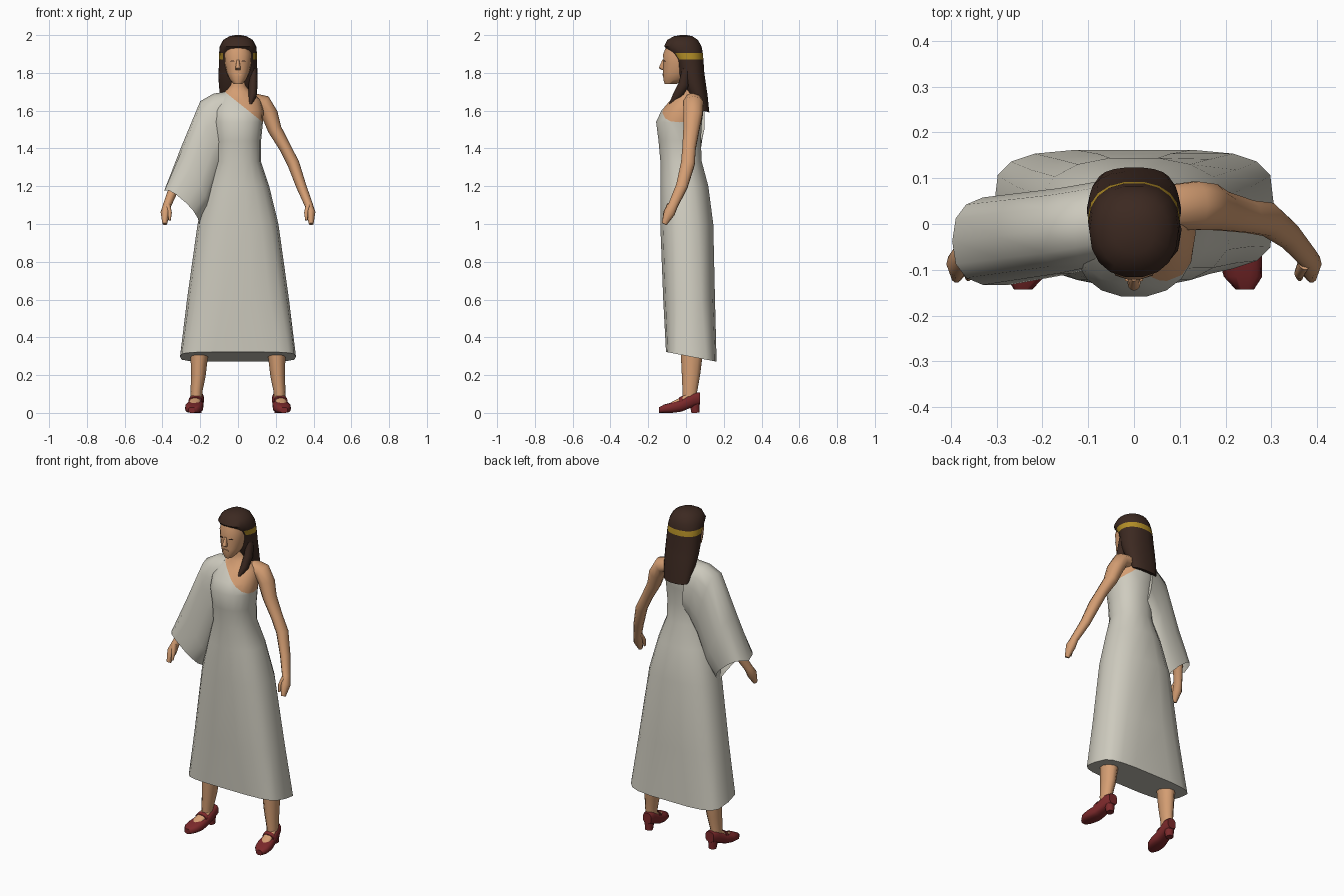
import bpy, bmesh, math
from mathutils import Vector

cube = bpy.data.objects.get("Cube")
if cube:
    bpy.data.objects.remove(cube)


def material(name, red, green, blue):
    colour = (red, green, blue, 1)
    m = bpy.data.materials.new(name)
    m.use_nodes = True
    m.diffuse_color = colour
    m.node_tree.nodes["Principled BSDF"].inputs["Base Color"].default_value = colour
    return m


CLOTH = material("pale_cloth", red=.62, green=.6, blue=.52)
SKIN = material("skin", red=.66, green=.34, blue=.17)
HAIR = material("dark_brown_hair", red=.045, green=.022, blue=.015)
GOLD = material("gold", red=.45, green=.27, blue=.02)
LEATHER = material("dark_red_leather", red=.2, green=.022, blue=.024)


def ring(center, u, v, count=14, power=.9):
    """Rounded-square outline spanned by the half axes u and v."""
    points = []
    for i in range(count):
        angle = math.tau * i / count
        c, s = math.cos(angle), math.sin(angle)
        c = math.copysign(abs(c) ** power, c)
        s = math.copysign(abs(s) ** power, s)
        points.append(Vector(center) + Vector(u) * c + Vector(v) * s)
    return points


def level(z, wide, front, back, power=.9, drop=0):
    """Horizontal outline; drop lowers its back edge and lifts its front."""
    middle, half = (front + back) / 2, (back - front) / 2
    return ring((0, middle, z), (wide, 0, 0), (0, half, -drop), count=18, power=power)


def loft(name, rings, materials, open_end=False, rule=None, cut=None, keep_below=True):
    bm = bmesh.new()
    rows = [[bm.verts.new(p) for p in points] for points in rings]
    for a, b in zip(rows, rows[1:]):
        for i in range(len(a)):
            j = (i + 1) % len(a)
            bm.faces.new((a[i], a[j], b[j], b[i]))
    bm.faces.new(rows[0])
    if not open_end:
        bm.faces.new(rows[-1])
    bmesh.ops.recalc_face_normals(bm, faces=bm.faces)
    if cut:
        point, normal = cut
        bmesh.ops.bisect_plane(bm, geom=bm.verts[:] + bm.edges[:] + bm.faces[:],
                               plane_co=point, plane_no=normal,
                               clear_outer=keep_below, clear_inner=not keep_below)
    if rule:
        for face in bm.faces:
            face.material_index = rule(face.calc_center_median())
    mesh = bpy.data.meshes.new(name)
    bm.to_mesh(mesh)
    bm.free()
    for m in materials:
        mesh.materials.append(m)
    obj = bpy.data.objects.new(name, mesh)
    bpy.context.collection.objects.link(obj)
    bpy.ops.object.select_all(action='DESELECT')
    obj.select_set(True)
    bpy.context.view_layer.objects.active = obj
    bpy.ops.object.shade_smooth_by_angle(angle=math.radians(50))


def limb(name, stations, mat, side=1, depth=1.2):
    """Tube through (x, y, z, radius) stations, deeper than wide, mirrored by side."""
    centers = [Vector((side * x, y, z)) for x, y, z, radius in stations]
    rings = []
    for i, center in enumerate(centers):
        along = centers[min(i + 1, len(centers) - 1)] - centers[max(i - 1, 0)]
        u = along.cross(Vector((0, 1, 0))).normalized()
        v = u.cross(along).normalized()
        radius = stations[i][-1]
        rings.append(ring(center, u * radius, v * radius * depth, count=10, power=1))
    loft(name, rings, [mat])


# Body outline, split by a slanting neckline into dress and bare skin
body = [
    level(z=.297, wide=.307, front=-.107, back=.163, power=.5, drop=.026),
    level(z=.6, wide=.27, front=-.122, back=.155, power=.7),
    level(z=1, wide=.214, front=-.138, back=.146, power=.8),
    level(z=1.2, wide=.165, front=-.138, back=.12),
    level(z=1.33, wide=.122, front=-.137, back=.085),
    level(z=1.44, wide=.122, front=-.147, back=.08),
    level(z=1.54, wide=.132, front=-.16, back=.086),
    level(z=1.6, wide=.135, front=-.132, back=.094),
    level(z=1.66, wide=.118, front=-.08, back=.088),
    level(z=1.7, wide=.07, front=-.045, back=.066),
    level(z=1.73, wide=.043, front=-.038, back=.05),
    level(z=1.82, wide=.04, front=-.04, back=.05),
]
neckline = (Vector((.03, 0, 1.62)), Vector((.8, 0, 1)))
loft("dress", body, [CLOTH], cut=neckline)
loft("chest_and_neck", body, [SKIN], cut=neckline, keep_below=False)

# Draped sleeve between its upper and lower edge, widening to an open cuff
upper_edge = [(-.065, 1.7), (-.13, 1.69), (-.2, 1.65), (-.3, 1.41), (-.397, 1.16)]
lower_edge = [(-.03, 1.4), (-.06, 1.34), (-.1, 1.25), (-.15, 1.1), (-.205, 1)]
sleeve = []
for i, (top, low) in enumerate(zip(upper_edge, lower_edge)):
    t = i / (len(upper_edge) - 1)
    top, low = Vector((top[0], 0, top[1])), Vector((low[0], 0, low[1]))
    front, back = -.085 - .05 * t, .1 - .04 * t
    center = (top + low) / 2 + Vector((0, (front + back) / 2, 0))
    sleeve.append(ring(center, (top - low) / 2, (0, (back - front) / 2, 0), power=.8))
cuff = sleeve[-1]
for i, point in enumerate(cuff):
    point.z += .055 * abs(math.sin(math.tau * i / len(cuff)))
loft("sleeve", sleeve, [CLOTH], open_end=True)

# Head
loft("face", [
    level(z=1.74, wide=.022, front=-.113, back=-.05),
    level(z=1.765, wide=.044, front=-.121, back=-.01),
    level(z=1.8, wide=.06, front=-.122, back=.03),
    level(z=1.85, wide=.071, front=-.121, back=.05),
    level(z=1.9, wide=.074, front=-.122, back=.05),
    level(z=1.95, wide=.066, front=-.102, back=.05),
], [SKIN])
loft("nose", [
    level(z=1.815, wide=.012, front=-.126, back=-.11),
    level(z=1.825, wide=.014, front=-.145, back=-.11),
    level(z=1.87, wide=.006, front=-.125, back=-.11),
], [SKIN])


def plate(name, x, z, wide, high, mat, front):
    """Thin oval facing forward, slanted to follow the face."""
    loft(name, [ring((x, y, z), (wide, wide * x * 10, 0), (0, 0, high))
                for y in (front + .006, front)], [mat])


plate("lips", x=0, z=1.791, wide=.02, high=.005, mat=SKIN, front=-.125)
for side, s in (("left", 1), ("right", -1)):
    plate(side + "_eye", x=s * .03, z=1.862, wide=.012, high=.003, mat=HAIR, front=-.116)


# Hair with a golden band round the sides and back
def gold_band(center):
    return int(1.87 < center.z < 1.905 and center.y > -.045)


loft("hair", [
    level(z=1.6, wide=.08, front=.06, back=.124, drop=.01),
    level(z=1.68, wide=.096, front=.01, back=.115),
    level(z=1.75, wide=.102, front=-.026, back=.105),
    level(z=1.8, wide=.103, front=-.045, back=.098),
    level(z=1.872, wide=.1, front=-.062, back=.093),
    level(z=1.905, wide=.1, front=-.086, back=.09),
    level(z=1.94, wide=.097, front=-.117, back=.084),
    level(z=1.975, wide=.078, front=-.1, back=.064),
    level(z=1.994, wide=.045, front=-.064, back=.034),
    level(z=2, wide=.015, front=-.03, back=.005),
], [HAIR, GOLD], rule=gold_band)
limb("front_lock", [(.083, 0, 1.82, .018), (.08, -.012, 1.74, .024),
                    (.077, -.045, 1.68, .022), (.06, -.093, 1.615, .005)], HAIR)


def shoe_slice(s, y, wide, top, lift=0):
    """Upright section of a foot; toes turn out and the sole arches to the heel."""
    low = max(0, .4 * (y + .04)) + lift
    return ring((s * (.222 - .14 * y), y, (top + low) / 2),
                (wide, 0, 0), (0, 0, (top - low) / 2), power=.7)


# Arms, legs and shoes on both sides; the right upper arm is lost in the sleeve
arm = [
    (.06, .035, 1.655, .042), (.135, .04, 1.638, .046), (.168, .037, 1.58, .044),
    (.195, .028, 1.5, .037), (.252, .016, 1.4, .031), (.293, .01, 1.32, .032),
    (.335, -.022, 1.2, .027), (.375, -.068, 1.1, .022),
    (.384, -.088, 1.06, .026), (.388, -.115, 1, .012)]
for side, s, bare in (("left", 1, arm), ("right", -1, arm[6:])):
    limb(side + "_arm", bare, SKIN, side=s)
    limb(side + "_thumb", [(.372, -.085, 1.1, .014), (.361, -.108, 1.06, .011),
                           (.362, -.118, 1.02, .006)], SKIN, side=s)
    limb(side + "_leg", [(.22, .02, .06, .03), (.22, .02, .11, .031), (.21, .026, .2, .039),
                         (.205, .03, .3, .046), (.2, .03, .4, .048)], SKIN, side=s, depth=1.3)
    loft(side + "_shoe", [
        shoe_slice(s, y=.074, wide=.028, top=.108),
        shoe_slice(s, y=.04, wide=.037, top=.11),
        shoe_slice(s, y=-.025, wide=.042, top=.07),
        shoe_slice(s, y=-.07, wide=.048, top=.057),
        shoe_slice(s, y=-.115, wide=.042, top=.045),
        shoe_slice(s, y=-.143, wide=.02, top=.03),
    ], [LEATHER])
    limb(side + "_heel", [(.215, .05, 0, .022), (.215, .045, .06, .029)],
         LEATHER, side=s, depth=1)
    loft(side + "_instep", [
        shoe_slice(s, y=.03, wide=.028, top=.125, lift=.02),
        shoe_slice(s, y=-.02, wide=.031, top=.086, lift=.02),
        shoe_slice(s, y=-.06, wide=.03, top=.066, lift=.02),
        shoe_slice(s, y=-.085, wide=.02, top=.053, lift=.02),
    ], [SKIN])
    loft(side + "_strap", [
        shoe_slice(s, y=-.018, wide=.037, top=.091, lift=.02),
        shoe_slice(s, y=-.036, wide=.037, top=.082, lift=.02),
    ], [LEATHER])
